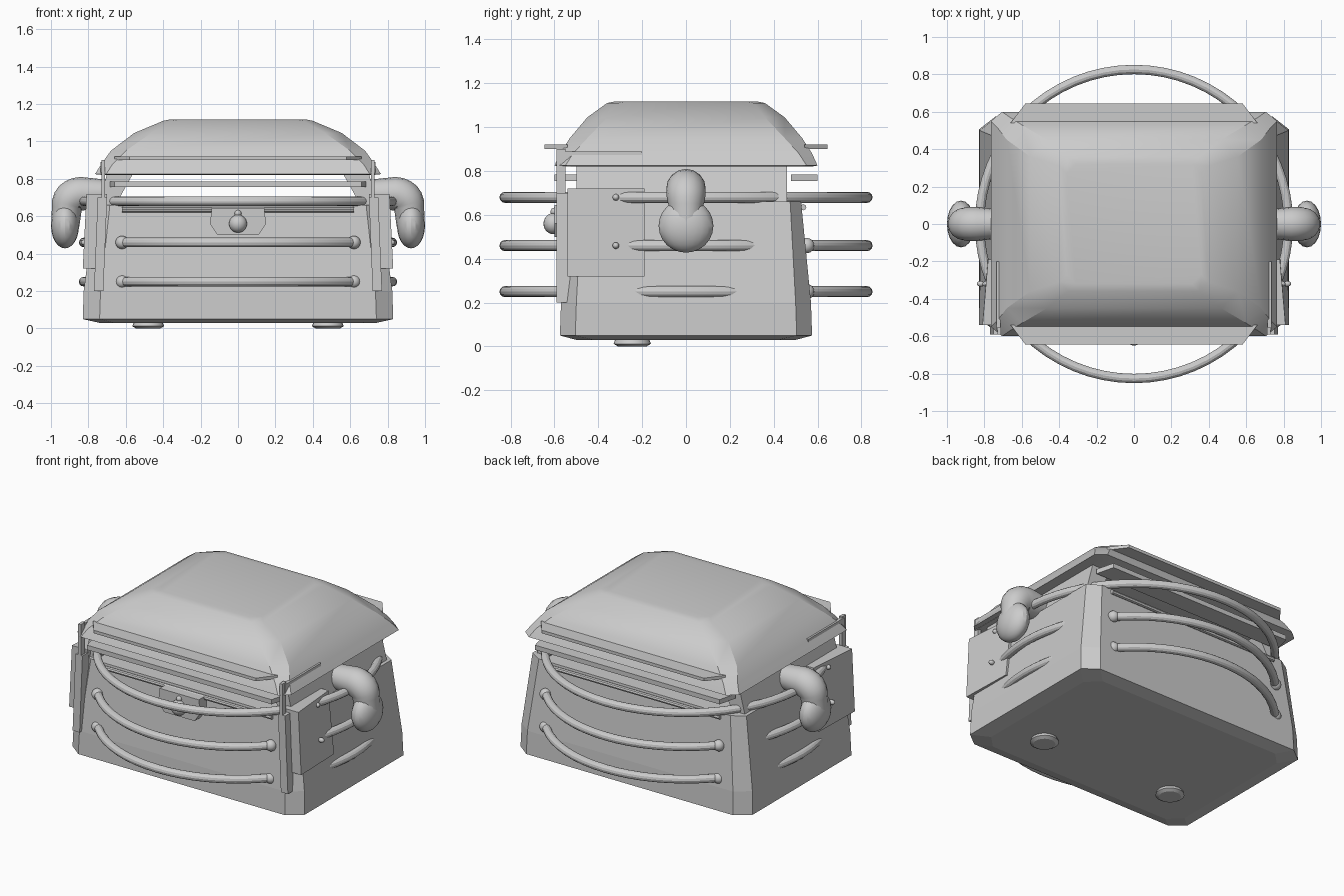
import bpy, bmesh, math
from mathutils import Vector

if "Cube" in bpy.data.objects:
    bpy.data.objects.remove(bpy.data.objects["Cube"], do_unlink=True)

grey = bpy.data.materials.new("plain grey")
grey.use_nodes = True
GREY = (0.6, 0.6, 0.6, 1)
grey.diffuse_color = GREY
grey.node_tree.nodes["Principled BSDF"].inputs["Base Color"].default_value = GREY


def finish(name, bm, smooth=True):
    bmesh.ops.recalc_face_normals(bm, faces=bm.faces)
    mesh = bpy.data.meshes.new(name)
    bm.to_mesh(mesh)
    bm.free()
    mesh.materials.append(grey)
    ob = bpy.data.objects.new(name, mesh)
    bpy.context.collection.objects.link(ob)
    if smooth:
        bpy.ops.object.select_all(action="DESELECT")
        ob.select_set(True)
        bpy.context.view_layer.objects.active = ob
        bpy.ops.object.shade_smooth_by_angle(angle=math.radians(25))
    return ob


def skin(name, rings, smooth=True, closed=False):
    """Bridge rings of points; cap the ends unless the loop closes."""
    bm = bmesh.new()
    rows = [[bm.verts.new(p) for p in ring] for ring in rings]
    n = len(rows[0])
    pairs = list(zip(rows, rows[1:]))
    if closed:
        pairs.append((rows[-1], rows[0]))
    else:
        bm.faces.new(rows[0])
        bm.faces.new(rows[-1])
    for a, b in pairs:
        for i in range(n):
            j = (i + 1) % n
            bm.faces.new((a[i], a[j], b[j], b[i]))
    return finish(name, bm, smooth)


def octagon(z, hx, hy, cx, cy):
    """Rectangle with cut corners at one height."""
    quarter = [(hx, hy - cy), (hx - cx, hy)]
    right = quarter + [(-x, y) for x, y in reversed(quarter)]
    return [(x, y, z) for x, y in right + [(-x, -y) for x, y in right]]


def box(name, x, y, z):
    return skin(name, [[(x[0], y[0], h), (x[1], y[0], h),
                        (x[1], y[1], h), (x[0], y[1], h)] for h in z], False)


def plate(name, outline, z0, z1):
    return skin(name, [[(x, y, z) for x, y in outline] for z in (z0, z1)], False)


def tube(name, points, radii, sides=16):
    """Round tube along a path that lies in an x-z plane."""
    pts = [Vector(p) for p in points]
    rings = []
    for i, p in enumerate(pts):
        t = (pts[min(i + 1, len(pts) - 1)] - pts[max(i - 1, 0)]).normalized()
        u = Vector((0, 1, 0))
        v = t.cross(u)
        rings.append([p + radii[i] * (math.cos(a) * u + math.sin(a) * v)
                      for a in (k * math.tau / sides for k in range(sides))])
    return skin(name, rings)


def ball(name, centre, size):
    bm = bmesh.new()
    bmesh.ops.create_uvsphere(bm, u_segments=20, v_segments=12, radius=1)
    for v in bm.verts:
        v.co = Vector([c + s * p for c, s, p in zip(centre, size, v.co)])
    return finish(name, bm)


def hoop(name, z, major=0.826, minor=0.025):
    rings = []
    for k in range(64):
        a = k * math.tau / 64
        rings.append([((major + minor * math.cos(b)) * math.cos(a),
                       (major + minor * math.cos(b)) * math.sin(a),
                       z + minor * math.sin(b))
                      for b in (m * math.tau / 12 for m in range(12))])
    skin(name, rings, closed=True)


# Tapered body with cut corners
skin("body", [octagon(0.03, 0.74, 0.50, 0.08, 0.08),
              octagon(0.05, 0.83, 0.575, 0.09, 0.07),
              octagon(0.20, 0.825, 0.57, 0.09, 0.07),
              octagon(0.66, 0.765, 0.525, 0.08, 0.05)], False)

# Domed roof with an overhanging eave
skin("roof", [octagon(0.82, 0.72, 0.57, 0.06, 0.06),
              octagon(0.825, 0.765, 0.60, 0.06, 0.05),
              octagon(0.88, 0.73, 0.575, 0.06, 0.06),
              octagon(0.95, 0.68, 0.53, 0.08, 0.08),
              octagon(1.045, 0.555, 0.45, 0.09, 0.09),
              octagon(1.11, 0.40, 0.36, 0.05, 0.05),
              octagon(1.118, 0.36, 0.32, 0.05, 0.05)])

# Full hoops that pass through the body corners
for label, z in (("lower", 0.25), ("middle", 0.46), ("upper", 0.68)):
    hoop(label + "_hoop", z)

# Front and back trim
for label, s in (("front", -1), ("back", 1)):
    plate(label + "_visor", [(-0.66, s * 0.54), (-0.58, s * 0.645),
                             (0.58, s * 0.645), (0.66, s * 0.54)], 0.9, 0.92)
    plate(label + "_slat", [(-0.69, s * 0.48), (-0.66, s * 0.6),
                            (0.66, s * 0.6), (0.69, s * 0.48)], 0.755, 0.785)
    tube(label + "_window_bar", [(-0.62, s * 0.535, 0.635), (0.62, s * 0.535, 0.635)],
         [0.014] * 2, 8)
    for x in (-0.62, 0.62):
        for z in (0.25, 0.46):
            ball(label + "_hoop_socket", (x, s * 0.55, z), (0.035, 0.035, 0.035))

# Lamp on the front
skin("lamp_plate", [[(x, y, z) for x, z in
                     ((-0.11, 0.5), (0.11, 0.5), (0.15, 0.56), (0.14, 0.645),
                      (-0.14, 0.645), (-0.15, 0.56))] for y in (-0.52, -0.6)], False)
ball("lamp_knob", (0, -0.605, 0.56), (0.048, 0.045, 0.048))
ball("lamp_pin", (0, -0.6, 0.615), (0.018, 0.018, 0.018))

# Parts repeated on the left and right
for label, s in (("left", 1), ("right", -1)):
    # Upper wall that carries the roof, with a slanted inner side
    skin(label + "_upper_wall",
         [[(s * 0.66, y, 0.65), (s * 0.745, y, 0.65),
           (s * 0.70, y, 0.83), (s * 0.56, y, 0.83)] for y in (-0.5, 0.46)], False)
    # Raised side panel and its corner guard
    skin(label + "_side_panel",
         [[(s * a, y, 0.32), (s * b, y, 0.32), (s * c, y, 0.72), (s * d, y, 0.72)]
          for y, a, b, c, d in ((-0.54, 0.72, 0.83, 0.81, 0.70),
                                (-0.19, 0.76, 0.82, 0.78, 0.72))], False)
    skin(label + "_corner_guard",
         [[(s * 0.72, y, 0.2), (s * 0.77, y, 0.2), (s * 0.75, y, 0.7), (s * 0.70, y, 0.7)]
          for y in (-0.59, -0.52)], False)
    # Thin guard plate and post below the eave
    box(label + "_eave_plate", (s * 0.715, s * 0.735), (-0.57, -0.2), (0.82, 0.89))
    box(label + "_eave_post", (s * 0.71, s * 0.73), (-0.59, -0.55), (0.63, 0.9))
    # Pipe that turns down into a wide bell
    bend = [(s * (0.84 + 0.075 * math.sin(a)), 0, 0.645 + 0.075 * math.cos(a))
            for a in (k * math.pi / 12 for k in range(7))]
    tube(label + "_pipe",
         [(s * 0.70, 0, 0.72)] + bend + [(s * 0.925, 0, 0.54)],
         [0.075, 0.09, 0.09, 0.09, 0.09, 0.088, 0.085, 0.08, 0.075])
    ball(label + "_bell", (s * 0.925, 0, 0.55), (0.075, 0.125, 0.122))
    # Rivets on the panel
    for z, x in ((0.68, 0.79), (0.46, 0.82)):
        ball(label + "_rivet", (s * x, -0.32, z), (0.02, 0.015, 0.015))
    # Foot disc under the body
    skin(label + "_foot",
         [[(s * 0.48 + r * math.cos(a), -0.245 + r * math.sin(a), z)
           for a in (k * math.tau / 20 for k in range(20))]
          for z, r in ((0.0, 0.065), (0.012, 0.085), (0.04, 0.075))])
